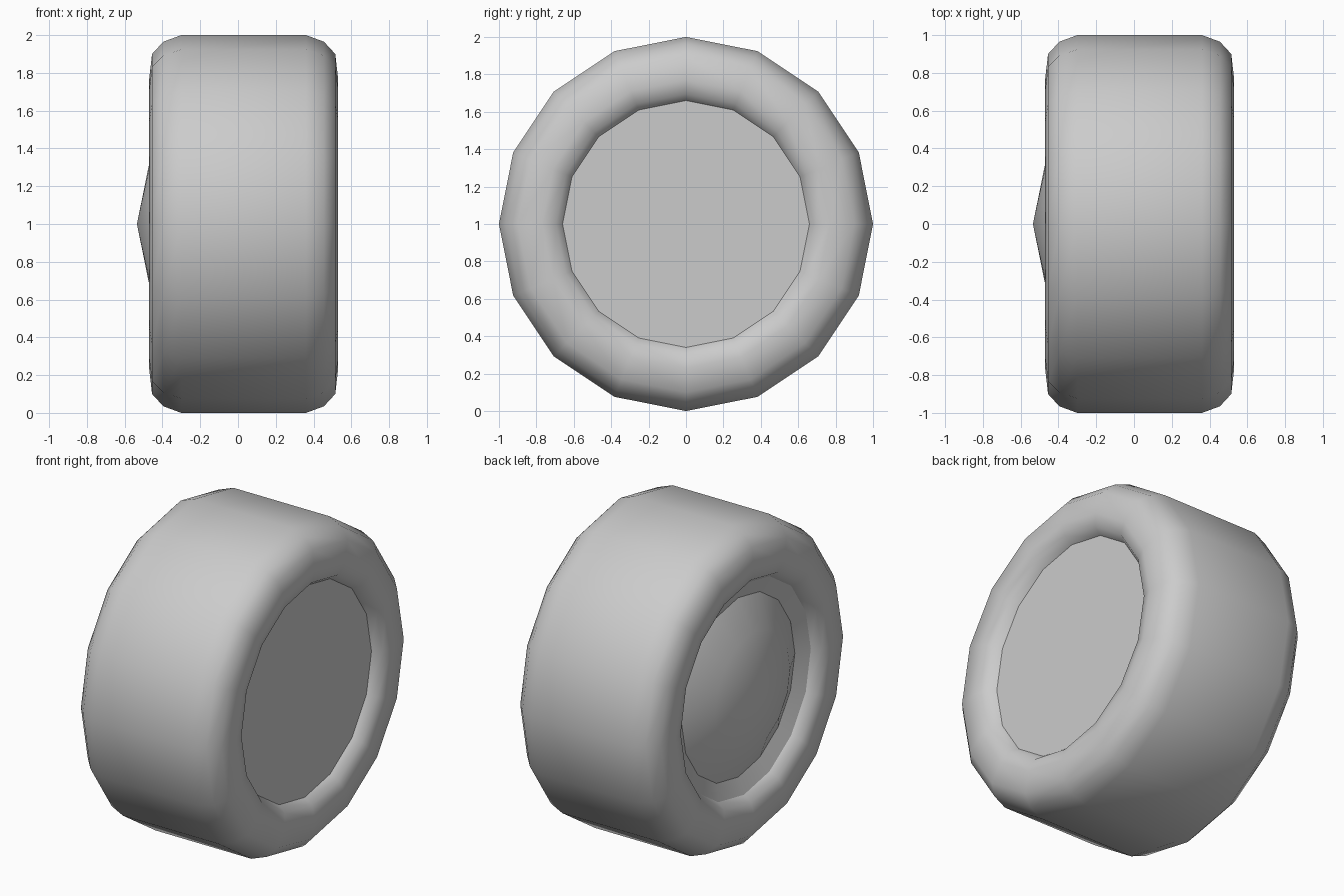
import bpy, bmesh, math

if "Cube" in bpy.data.objects:
    bpy.data.objects.remove(bpy.data.objects["Cube"])

SIDES = 16
CX = 0.03  # middle of the tyre along the axle


def lathe(name, profile, smooth_angle):
    """Revolve (x, radius) points around the axle; radius 0 makes a tip."""
    bm = bmesh.new()
    rings = []
    for x, r in profile:
        if r == 0:
            rings.append([bm.verts.new((x, 0, 1))] * SIDES)
        else:
            rings.append([bm.verts.new((x, r * math.cos(2 * math.pi * i / SIDES),
                                        1 + r * math.sin(2 * math.pi * i / SIDES)))
                          for i in range(SIDES)])
    for a, b in zip(rings, rings[1:]):
        for i in range(SIDES):
            j = (i + 1) % SIDES
            # reversed winding keeps normals outward for profiles running +x
            corners = [a[i], b[i], b[j], a[j]]
            bm.faces.new(list(dict.fromkeys(corners))[::-1])
    mesh = bpy.data.meshes.new(name)
    bm.to_mesh(mesh)
    bm.free()
    obj = bpy.data.objects.new(name, mesh)
    bpy.context.collection.objects.link(obj)
    bpy.ops.object.select_all(action='DESELECT')
    obj.select_set(True)
    bpy.context.view_layer.objects.active = obj
    bpy.ops.object.shade_smooth_by_angle(angle=math.radians(smooth_angle))
    return obj


# Tyre: half profile from inner lip to tread, mirrored across its middle
half = [(0.43, 0.66), (0.48, 0.695), (0.50, 0.77), (0.485, 0.9),
        (0.425, 0.965), (0.33, 1.0)]
tyre_profile = [(CX - x, r) for x, r in half] + [(CX + x, r) for x, r in reversed(half)]
lathe("tyre", tyre_profile, 48)

# Inner flat disc on the right side
lathe("inner_disc", [(0.46, 0.66), (0.46, 0)], 30)

# Recessed rim step on the left side
lathe("rim_step", [(-0.36, 0.56), (-0.40, 0.66)], 40)

# Shallow domed hub cap on the left side
lathe("hub_cap", [(-0.535, 0), (-0.46, 0.37), (-0.36, 0.56)], 40)
